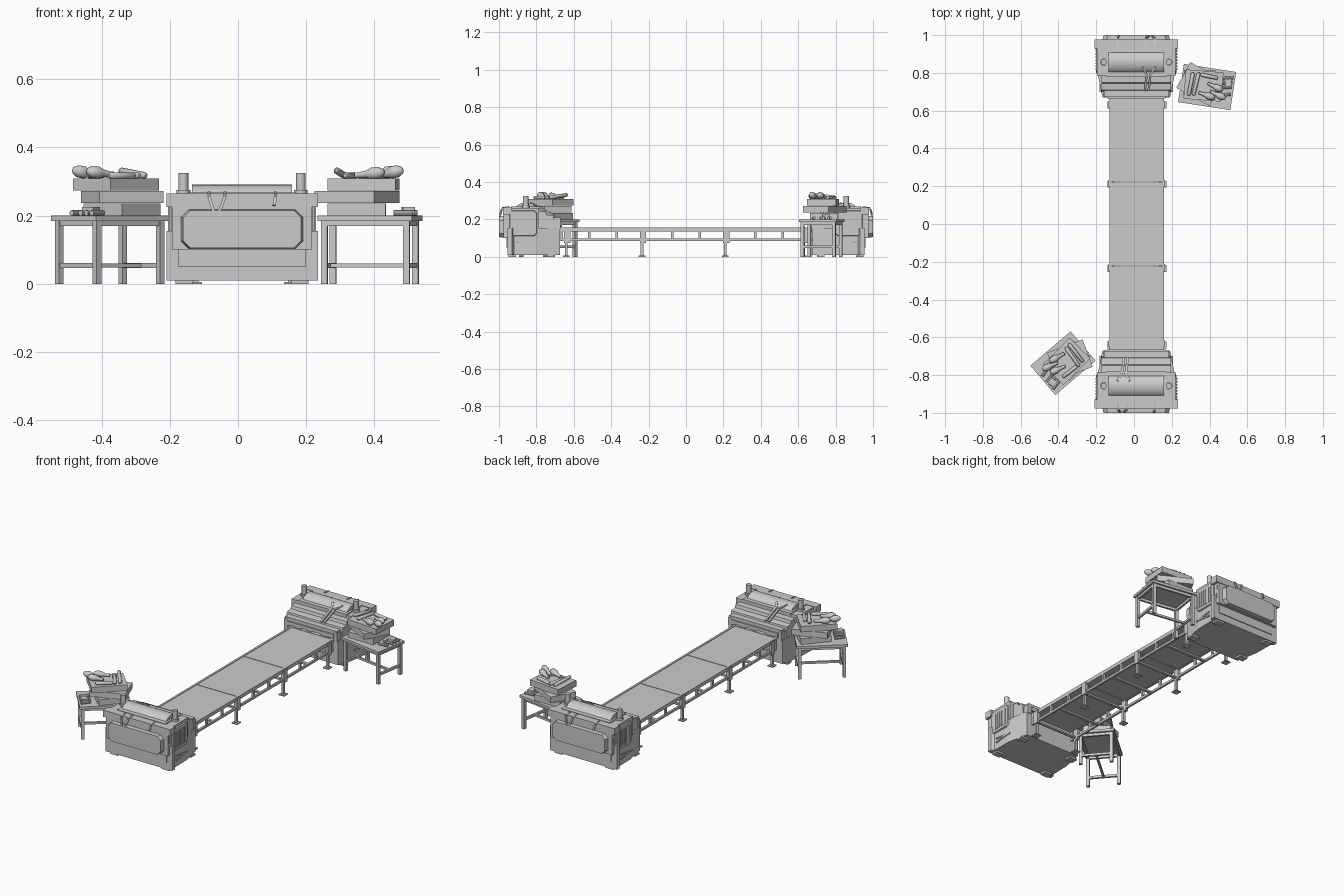
import bpy, bmesh, math
from mathutils import Matrix, Vector

if "Cube" in bpy.data.objects:
    bpy.data.objects.remove(bpy.data.objects["Cube"])

CX = 0.012
M = Matrix.Identity(4)   # current placement used by all helpers


def finish(name, bm, smooth=False):
    bmesh.ops.recalc_face_normals(bm, faces=bm.faces)
    me = bpy.data.meshes.new(name)
    bm.to_mesh(me)
    bm.free()
    ob = bpy.data.objects.new(name, me)
    bpy.context.collection.objects.link(ob)
    ob.matrix_world = M
    if smooth:
        bpy.ops.object.select_all(action='DESELECT')
        ob.select_set(True)
        bpy.context.view_layer.objects.active = ob
        bpy.ops.object.shade_smooth_by_angle(angle=math.radians(40))
    return ob


def box(name, x0, x1, y0, y1, z0, z1, rot=0):
    bm = bmesh.new()
    c = Vector(((x0 + x1) / 2, (y0 + y1) / 2, (z0 + z1) / 2))
    mat = Matrix.Translation(c) @ Matrix.Rotation(math.radians(rot), 4, 'Z') @ \
        Matrix.Diagonal((x1 - x0, y1 - y0, z1 - z0, 1))
    bmesh.ops.create_cube(bm, size=1, matrix=mat)
    return finish(name, bm)


def prism(name, pts, axis, a, b, shrink=1.0):
    """Extrude a 2D outline along an axis; shrink scales the far end about its centre."""
    put = {'x': lambda p, d: (d, p[0], p[1]), 'y': lambda p, d: (p[0], d, p[1]),
           'z': lambda p, d: (p[0], p[1], d)}[axis]
    n = len(pts)
    mu = sum(p[0] for p in pts) / n
    mv = sum(p[1] for p in pts) / n
    far = [(mu + (u - mu) * shrink, mv + (v - mv) * shrink) for u, v in pts]
    bm = bmesh.new()
    A = [bm.verts.new(put(p, a)) for p in pts]
    B = [bm.verts.new(put(p, b)) for p in far]
    bm.faces.new(A)
    bm.faces.new(B[::-1])
    for i in range(n):
        j = (i + 1) % n
        bm.faces.new((A[i], A[j], B[j], B[i]))
    return finish(name, bm)


def lathe(name, p, q, prof, sides=14):
    """Revolve (fraction, radius) points around the line p to q."""
    p, q = Vector(p), Vector(q)
    rot = (q - p).to_track_quat('Z', 'Y')
    bm = bmesh.new()
    rings = [[bm.verts.new(p + (q - p) * t + rot @ Vector(
        (r * math.cos(k * math.tau / sides), r * math.sin(k * math.tau / sides), 0)))
        for k in range(sides)] for t, r in prof]
    bm.faces.new(rings[0][::-1])
    bm.faces.new(rings[-1])
    for a, b in zip(rings, rings[1:]):
        for k in range(sides):
            j = (k + 1) % sides
            bm.faces.new((a[k], a[j], b[j], b[k]))
    return finish(name, bm, True)


def rod(name, p, q, r, sides=14):
    return lathe(name, p, q, [(0, r), (1, r)], sides)


def slat(name, p, q, w, t, up=(0, 0, 1)):
    """Flat bar from p to q, thickness along up."""
    p, q = Vector(p), Vector(q)
    d = (q - p).normalized()
    s = d.cross(Vector(up)).normalized()
    n = s.cross(d)
    R = Matrix((s, d, n)).transposed().to_4x4()
    bm = bmesh.new()
    bmesh.ops.create_cube(bm, size=1, matrix=Matrix.Translation((p + q) / 2) @ R @
                          Matrix.Diagonal((w, (q - p).length, t, 1)))
    return finish(name, bm)


def octagon(u, v0, v1, c):
    return [(-u + c, v0), (u - c, v0), (u, v0 + c), (u, v1 - c), (u - c, v1),
            (-u + c, v1), (-u, v1 - c), (-u, v0 + c)]


def machine():
    # tapered base cabinet with feet
    prism('base_cabinet', [(-.222, -.955), (.222, -.955), (.222, -.93), (.207, -.92), (.205, -.80),
                           (.18, -.675), (-.18, -.675), (-.205, -.80), (-.207, -.92),
                           (-.222, -.93)], 'z', .01, .155)
    for x in (-.17, .17):
        for y in (-.93, -.72):
            box('cabinet_foot', x - .025, x + .025, y - .02, y + .02, 0, .01)
    box('lower_front_plate', -.187, .187, -.96, -.95, .05, .1)
    # stepped upper housing
    prism('upper_housing', [(-.955, .1), (-.965, .22), (-.965, .262), (-.785, .262), (-.785, .15)],
          'x', -.207, .207)
    prism('hood', [(-.79, .12), (-.79, .245), (-.75, .242), (-.745, .225), (-.71, .22), (-.705, .20),
                   (-.70, .12)], 'x', -.185, .185)
    box('hood_lip', -.172, .172, -.71, -.672, .185, .21)
    for s in (-1, 1):
        box('hood_cheek', s * .165 - .012, s * .165 + .012, -.71, -.67, .15, .2)
    prism('torn_curtain', [(-.155, .19), (.155, .19), (.155, .165), (.11, .17), (.08, .16), (.04, .172),
                           (0, .166), (-.05, .175), (-.09, .162), (-.155, .17)], 'y', -.675, -.664)
    # front top rail and bulging panel
    box('top_front_rail', -.222, .222, -.978, -.93, .225, .265)
    prism('front_panel_frame', [(-.205, .1), (.205, .1), (.205, .225), (-.205, .225)],
          'y', -.95, -.975)
    prism('front_panel', octagon(.18, .103, .218, .022), 'y', -.97, -1.0, .96)
    # side panels with vent teeth
    for s in (-1, 1):
        pts = [(y - .87, z) for y, z in octagon(.075, .11, .25, .015)]
        prism('side_panel', pts, 'x', s * .2, s * .214, .93)
        for i in range(7):
            y = -.92 + i * .016
            box('side_vent', s * .211 - .006, s * .211 + .006, y, y + .008, .13, .225)
        for y0, z0, y1, z1 in ((-.90, .075, -.79, .06), (-.90, .05, -.79, .065)):
            slat('side_strap', (s * .209, y0, z0), (s * .206, y1, z1), .008, .006, (1, 0, 0))
    # roller on top, carried between two posts
    rod('top_roller', (-.147, -.857, .222), (.147, -.857, .222), .069, 32)
    box('roller_tray', -.16, .16, -.935, -.78, .255, .268)
    for x in (-.172, .172):
        rod('post_base', (x, -.857, .26), (x, -.857, .275), .02)
        rod('roller_post', (x, -.857, .27), (x, -.857, .325), .0145)
    # crossed straps over the front and the top
    for x0, x1 in ((-.097, -.083), (-.05, -.068), (.098, .094)):
        low = .21 if x0 < 0 else .23
        slat('front_strap', (x0, -.984, .256), (x1, -.996, low), .009, .008, (0, 1, 0))
        slat('front_strap_top', (x0, -.985, .262), (x0, -.945, .268), .009, .006)
    for x0, x1 in ((-.10, -.075), (-.035, -.055)):
        slat('top_strap', (x0, -.83, .288), (x1, -.79, .27), .012, .008)
        slat('top_strap_lower', (x1, -.79, .27), (x1 + .01, -.705, .222), .012, .008)


def table_set():
    # work table
    box('table_top', -.14, .14, -.102, .102, .185, .2)
    for x in (-.122, .122):
        for y in (-.085, .085):
            box('table_leg', x - .009, x + .009, y - .009, y + .009, 0, .185)
        box('table_side_stretcher', x - .006, x + .006, -.085, .085, .047, .061)
        box('table_side_apron', x - .006, x + .006, -.085, .085, .17, .186)
    box('table_long_stretcher', -.122, .122, -.006, .006, .048, .06)
    for y in (-.085, .085):
        box('table_long_apron', -.122, .122, y - .006, y + .006, .17, .186)
    # pile of crates
    for i, (x, y, w, d, r) in enumerate(((.04, -.008, .17, .15, 8), (.04, -.01, .20, .155, -20),
                                         (.02, -.005, .20, .155, 4))):
        z = .2 + i * .037
        box('crate', x - w / 2, x + w / 2, y - d / 2, y + d / 2, z, z + .035, r)
    # club-shaped goods lying on the top crate
    club = [(0, .004), (.04, .010), (.2, .018), (.42, .018), (.6, .011), (.85, .008), (.97, .009), (1, .004)]
    for p, q in (((-.105, .045, .334), (-.02, .02, .316)), ((-.085, .005, .331), (0, -.02, .32)),
                 ((-.05, .052, .327), (.04, .035, .318))):
        lathe('club', p, q, club)
    for p, q in (((.055, -.07, .317), (.065, .055, .317)), ((.085, -.065, .317), (.09, .06, .332)),
                 ((-.05, -.055, .317), (.045, -.06, .317))):
        lathe('bar_goods', p, q, [(0, .005), (.06, .010), (.94, .010), (1, .005)], 10)
    # small rods on the table's outer end
    for i, y in enumerate((-.07, -.045, -.02, .02)):
        rod('small_rod', (-.13, y, .208), (-.075, y + .012, .208), .008, 8)
    box('small_block', -.125, -.09, -.06, -.02, .214, .226, 15)


# two machines, the far one turned half round
M = Matrix.Translation((CX, 0, 0))
machine()
M = M @ Matrix.Rotation(math.pi, 4, 'Z')
machine()

# two loaded tables
for x, y, a in ((-.376, -.737, 40.5), (.387, .725, 171.3)):
    M = Matrix.Translation((x, y, 0)) @ Matrix.Rotation(math.radians(a), 4, 'Z')
    table_set()

# conveyor belt in three sections
M = Matrix.Translation((.015, 0, 0))
edges = (-.68, -.222, .223, .68)
for a, b in zip(edges, edges[1:]):
    box('belt_section', -.138, .138, a + .002, b - .002, .138, .153)
# side rails and uprights
for s in (-1, 1):
    x = s * .138
    box('top_rail', x - .006, x + .006, -.68, .68, .135, .156)
    box('bottom_rail', x - .006, x + .006, -.68, .68, .085, .098)
    for i in range(10):
        y = -.665 + i * .1478
        box('rail_upright', x - .006, x + .006, y - .007, y + .007, .095, .138)
    for y in (-.64, -.235, .21, .63):
        box('leg_bracket', x + s * .003 - .009, x + s * .003 + .009, y - .012, y + .022, .075, .15)
        box('conveyor_leg', x - .007, x + .007, y - .007, y + .007, .004, .085)
        box('leg_foot_plate', x - .018, x + .018, y - .018, y + .018, 0, .006)
for y in (-.64, -.45, -.235, 0, .21, .45, .63):
    box('cross_member', -.138, .138, y - .008, y + .008, .086, .096)
